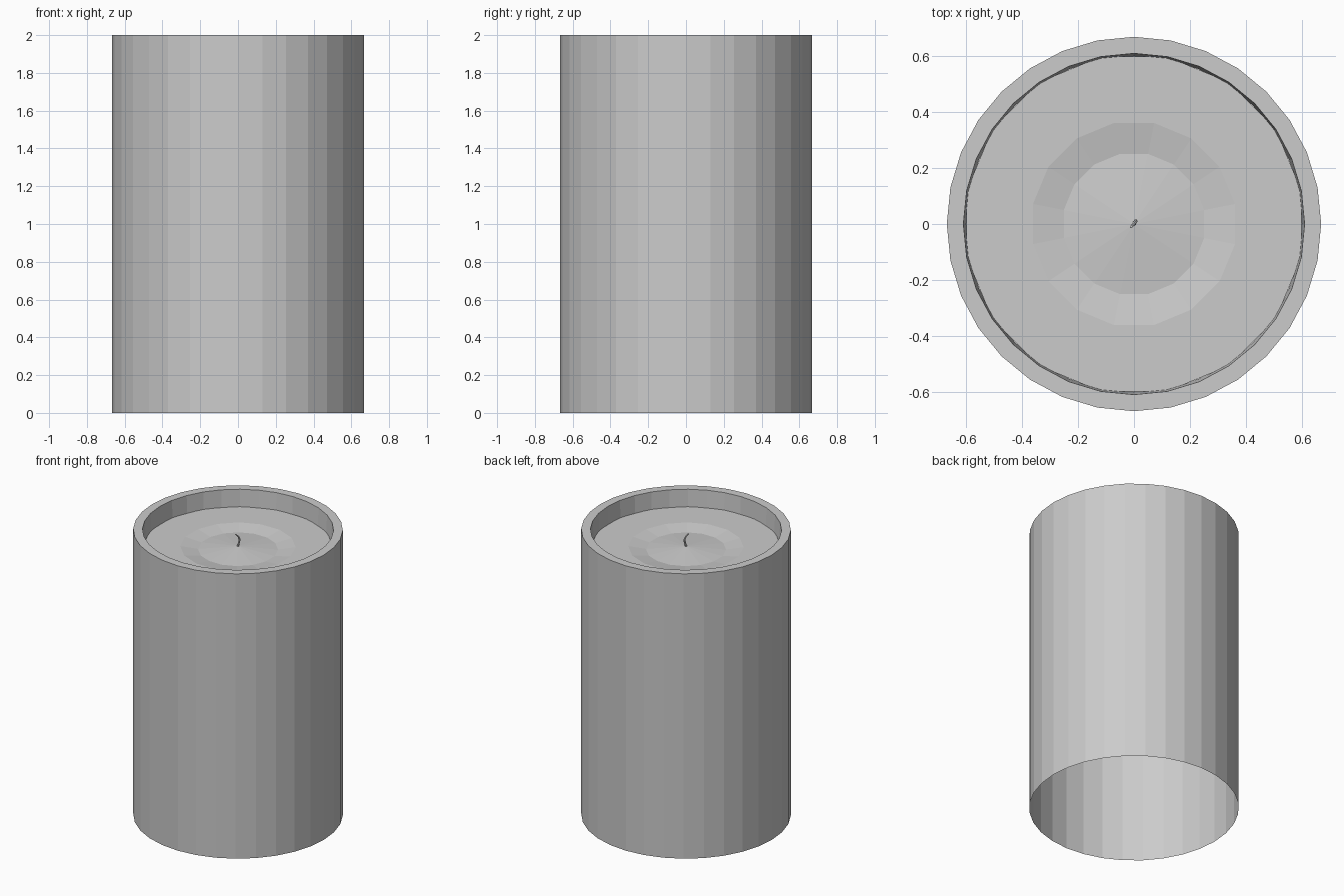
import bpy, bmesh, math
from mathutils import Vector

if "Cube" in bpy.data.objects:
    bpy.data.objects.remove(bpy.data.objects["Cube"])


def add_ring(bm, n, r, z, offset=0.0, cx=0.0, cy=0.0):
    if r == 0:
        return [bm.verts.new((cx, cy, z))]
    return [bm.verts.new((cx + r * math.cos(offset + 2 * math.pi * i / n),
                          cy + r * math.sin(offset + 2 * math.pi * i / n), z))
            for i in range(n)]


def loft(name, rings):
    """Skin a list of (sides, radius, z, offset, cx, cy) rings; radius 0 closes to a point."""
    bm = bmesh.new()
    prev = None
    for spec in rings:
        cur = add_ring(bm, *spec)
        if prev:
            n = len(prev)
            for i in range(n):
                j = (i + 1) % n
                if len(cur) == 1:
                    bm.faces.new((prev[i], prev[j], cur[0]))
                else:
                    bm.faces.new((prev[i], prev[j], cur[j], cur[i]))
        prev = cur
    me = bpy.data.meshes.new(name)
    bm.to_mesh(me)
    bm.free()
    ob = bpy.data.objects.new(name, me)
    bpy.context.collection.objects.link(ob)
    return ob


# Outer shell: open bottom, flat rim, slightly tapered inner lip
loft("candle_shell", [(32, 0.667, 0.0), (32, 0.667, 2.0),
                      (32, 0.608, 2.0), (32, 0.598, 1.80)])

# Wax surface: flat border, shallow melted moat, low mound at the wick
half = math.pi / 16
loft("wax_surface", [(16, 0.608, 1.88, half), (16, 0.367, 1.88, half),
                     (16, 0.255, 1.862, half), (16, 0, 1.885, half)])

# Curved wick, bent along the diagonal
loft("wick", [(6, 0.007, 1.875, 0, -0.002, -0.002),
              (6, 0.007, 1.905, 0, 0.003, 0.005),
              (6, 0.007, 1.93, 0, 0.006, 0.010),
              (6, 0.006, 1.95, 0, 0.001, 0.003),
              (6, 0.005, 1.968, 0, -0.010, -0.010),
              (6, 0, 1.970, 0, -0.012, -0.012)])
